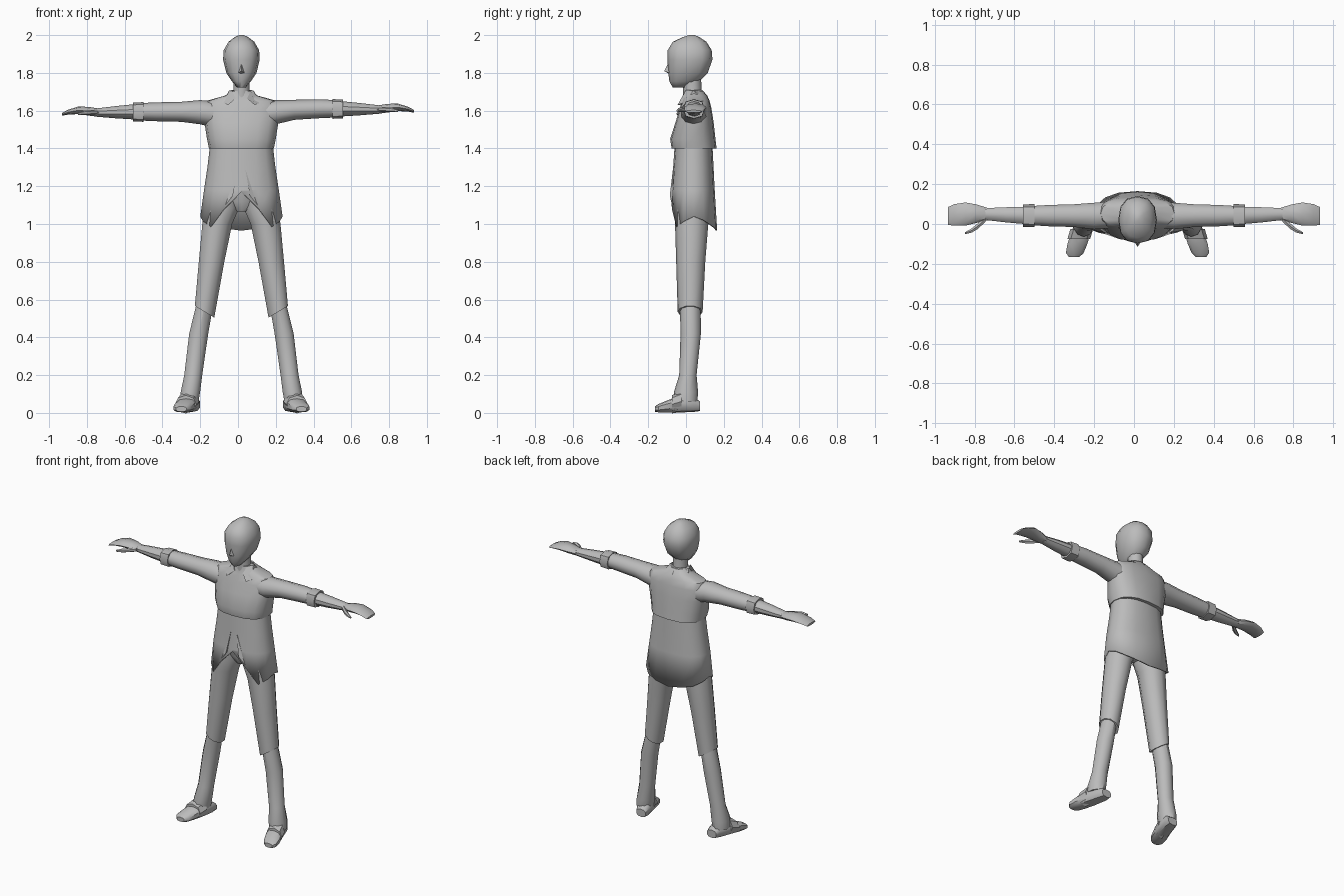
import bpy, bmesh, math
from mathutils import Vector

if "Cube" in bpy.data.objects:
    bpy.data.objects.remove(bpy.data.objects["Cube"])

grey = bpy.data.materials.new("plain grey")
grey.use_nodes = True
grey.diffuse_color = (0.5, 0.5, 0.5, 1)
grey.node_tree.nodes["Principled BSDF"].inputs["Base Color"].default_value = (0.5, 0.5, 0.5, 1)

MID = 0.018  # body centre line


def finish(name, bm, angle=40, thick=0):
    bmesh.ops.recalc_face_normals(bm, faces=bm.faces)
    me = bpy.data.meshes.new(name)
    bm.to_mesh(me)
    bm.free()
    me.materials.append(grey)
    ob = bpy.data.objects.new(name, me)
    bpy.context.collection.objects.link(ob)
    bpy.ops.object.select_all(action="DESELECT")
    ob.select_set(True)
    bpy.context.view_layer.objects.active = ob
    bpy.ops.object.shade_smooth_by_angle(angle=math.radians(angle))
    if thick:
        mod = ob.modifiers.new("thickness", "SOLIDIFY")
        mod.thickness = thick
        mod.offset = -1
    return ob


def loft(name, axis, rings, n=10, power=1.0, place=lambda p, r, i: p,
         caps=(True, True), thick=0, angle=40):
    """Skin rings of (position, centre a, half a, centre b, half b) along an axis."""
    bm = bmesh.new()
    loops = []
    for r, (t, ca, ha, cb, hb) in enumerate(rings):
        loop = []
        for i in range(n):
            ang = math.tau * i / n
            s, c = math.sin(ang), -math.cos(ang)
            a = ca + ha * math.copysign(abs(s) ** power, s)
            b = cb + hb * math.copysign(abs(c) ** power, c)
            p = {"x": (t, a, b), "y": (a, t, b), "z": (a, b, t)}[axis]
            loop.append(bm.verts.new(place(Vector(p), r, i)))
        loops.append(loop)
    for lo, hi in zip(loops, loops[1:]):
        for i in range(n):
            j = (i + 1) % n
            bm.faces.new((lo[i], lo[j], hi[j], hi[i]))
    for cap, loop in zip(caps, (loops[0], loops[-1])):
        if cap:
            bm.faces.new(loop)
    return finish(name, bm, angle, thick)


def upright(rows, x=MID):
    """Rows of (z, half width, front y, back y) as rings."""
    return [(z, x, w, (f + b) / 2, (b - f) / 2) for z, w, f, b in rows]


def plate(name, points, depth):
    """Flat polygon pushed back by a depth vector."""
    bm = bmesh.new()
    face = bm.faces.new([bm.verts.new(p) for p in points])
    out = bmesh.ops.extrude_face_region(bm, geom=[face])
    verts = [g for g in out["geom"] if isinstance(g, bmesh.types.BMVert)]
    bmesh.ops.translate(bm, verts=verts, vec=depth)
    return finish(name, bm, 20)


# Head, nose and neck
loft("head", "z", upright([
    (1.722, .022, -.07, .01), (1.755, .05, -.088, .07), (1.80, .08, -.094, .115),
    (1.87, .097, -.098, .14), (1.92, .094, -.097, .136), (1.965, .068, -.07, .108),
    (1.99, .035, -.015, .07), (2.0, .012, .015, .045)]), n=12, power=.85, angle=60)
bm = bmesh.new()
tip = bm.verts.new((MID, -.115, 1.81))
base = [bm.verts.new((MID + x, -.088, z)) for x, z in ((0, 1.865), (.017, 1.80), (0, 1.793), (-.017, 1.80))]
for k in range(4):
    bm.faces.new((tip, base[k], base[(k + 1) % 4]))
bm.faces.new(base)
finish("nose", bm)
loft("neck", "z", upright([(1.64, .052, -.015, .09), (1.70, .045, -.015, .082), (1.78, .045, -.02, .08)]))

# Jacket: upper body with a lip over the skirt
loft("jacket_top", "z", upright([
    (1.40, .172, -.076, .162), (1.45, .182, -.084, .156), (1.54, .196, -.055, .146),
    (1.61, .205, -.035, .135), (1.652, .185, -.02, .125), (1.68, .085, -.012, .112),
    (1.705, .055, -.01, .09)]), n=16, power=.8)

hem = [1.17, 1.075, .985, 1.015, 1.04, 1.02, .995, .978, .965]


def hem_line(p, r, i):
    if r == 0:
        p.z = hem[min(i, 16 - i)]
    return p


loft("jacket_skirt", "z", upright([
    (1.0, .218, -.082, .165), (1.18, .198, -.076, .152), (1.30, .18, -.068, .146),
    (1.42, .166, -.06, .14)]), n=16, power=.85, place=hem_line, caps=(False, True), thick=.008)

for side, label in ((-1, "right"), (1, "left")):
    def body(x, y, z):
        return (MID + side * x, y, z)

    def mirror_body(p, r=0, i=0):
        return Vector((MID + side * p.x, p.y, p.z))

    def mirror_arm(p, r=0, i=0):
        lift = .016 * min(1, max(0, (p.x - .2) / .15)) if side > 0 else 0
        return Vector((side * p.x, p.y, p.z + lift))

    # Collar flap and front fold of the jacket
    plate(label + "_collar", [body(.03, -.02, 1.665), body(.052, .0, 1.71), body(.066, .04, 1.705),
                              body(.095, -.02, 1.64), body(.07, -.045, 1.63)], (0, .012, 0))
    plate(label + "_collar_back", [body(0, .085, 1.71), body(.05, .06, 1.71), body(.066, .04, 1.705),
                                   body(.085, .08, 1.67), body(0, .118, 1.675)], (0, -.01, 0))
    plate(label + "_front_fold", [body(.022, -.07, 1.285), body(.085, -.074, 1.10),
                                  body(.045, -.086, 1.15)], (0, .012, 0))

    # Sleeve, cuff and forearm
    loft(label + "_sleeve", "x", [
        (.13, .045, .07, 1.58, .07), (.20, .04, .07, 1.592, .064), (.30, .042, .06, 1.594, .053),
        (.43, .042, .056, 1.594, .05), (.52, .042, .05, 1.594, .046)], place=mirror_arm)
    loft(label + "_cuff", "x", [(.50, .042, .058, 1.593, .052), (.557, .042, .056, 1.593, .05)],
         n=8, power=.8, place=mirror_arm)
    loft(label + "_forearm", "x", [
        (.54, .043, .046, 1.594, .041), (.64, .046, .04, 1.592, .033), (.75, .05, .031, 1.59, .022)],
         place=mirror_arm)

    # Mitten hand and thumb
    loft(label + "_hand", "x", [
        (.735, .05, .031, 1.589, .022), (.79, .052, .046, 1.597, .023), (.845, .05, .058, 1.602, .02),
        (.90, .046, .054, 1.592, .013), (.933, .04, .045, 1.58, .007)], n=8, place=mirror_arm)
    loft(label + "_thumb", "x", [
        (.745, .025, .016, 1.592, .014), (.785, -.012, .016, 1.59, .013), (.815, -.033, .012, 1.588, .012),
        (.847, -.046, .006, 1.583, .006)], n=6, place=mirror_arm)

    # Trouser leg with a slanted hem at the knee
    def knee_hem(p, r, i):
        if r == 0:
            p.z += (p.x - .195) * .6
        return mirror_body(p)

    loft(label + "_thigh", "z", [
        (.535, .195, .054, .022, .066), (.80, .158, .071, .025, .077), (1.0, .128, .083, .03, .088),
        (1.08, .104, .095, .03, .092), (1.25, .09, .085, .035, .085)], place=knee_hem)
    loft(label + "_shin", "z", [
        (.06, .275, .05, .0, .06), (.11, .27, .054, .0, .064), (.20, .255, .05, .01, .046),
        (.42, .226, .053, .025, .054), (.60, .188, .046, .022, .055)], place=mirror_body)

    # Turned-out shoe and strap
    loft(label + "_shoe", "y", [
        (.075, .255, .034, .035, .025), (.04, .262, .044, .045, .04), (-.04, .283, .05, .045, .043),
        (-.10, .302, .052, .034, .032), (-.145, .315, .046, .025, .022), (-.165, .318, .028, .02, .014)],
         n=10, power=.75, place=mirror_body)
    loft(label + "_strap", "y", [(-.025, .28, .057, .06, .055), (-.075, .295, .057, .045, .048)],
         n=8, place=mirror_body)

# Trouser seat, bridging the legs under the jacket
loft("trouser_seat", "z", upright([(1.065, .03, -.02, .06), (1.12, .12, -.05, .12), (1.3, .15, -.05, .125)]))
